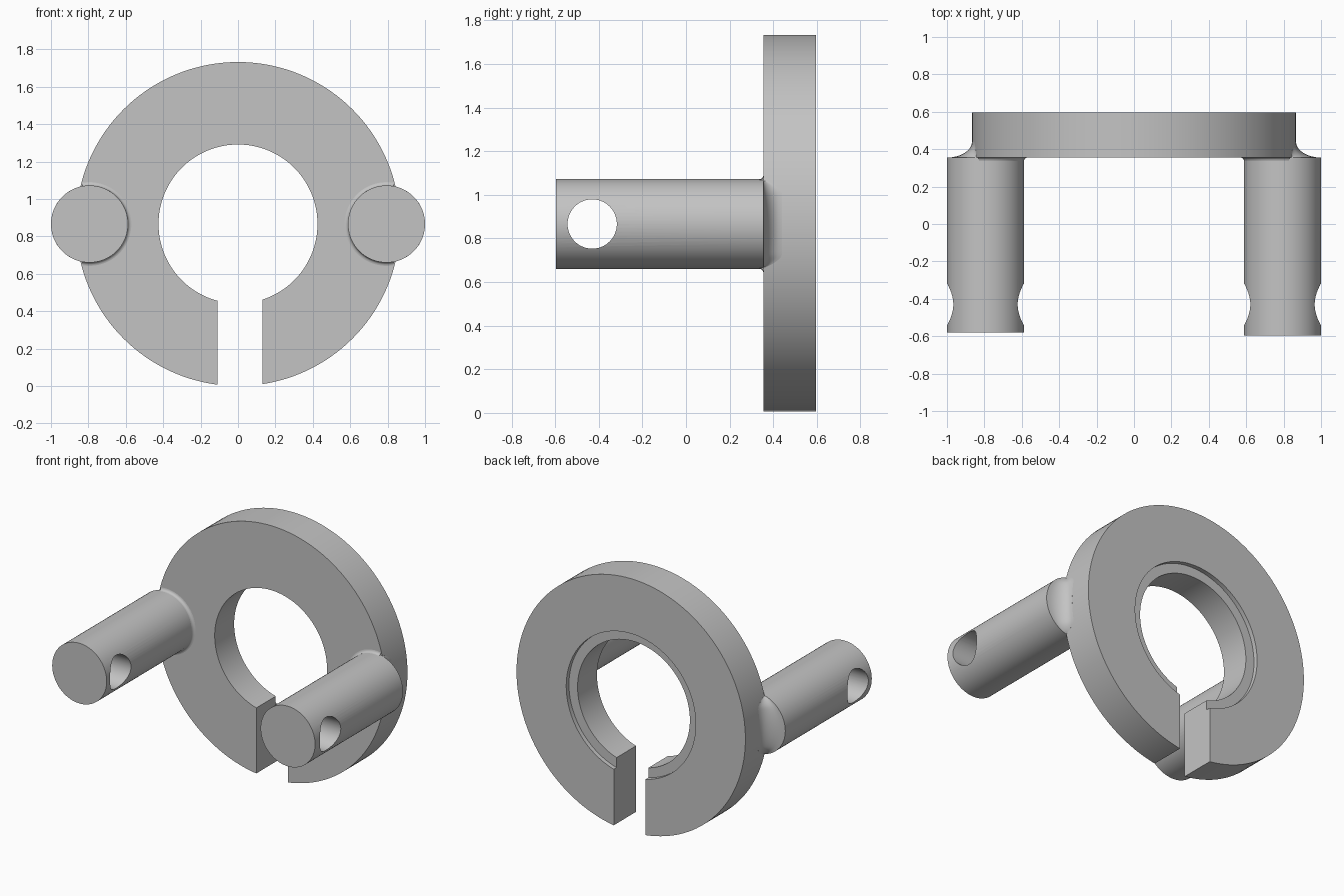
import bpy, bmesh, math
from mathutils import Matrix, Vector

cube = bpy.data.objects.get("Cube")
if cube:
    bpy.data.objects.remove(cube, do_unlink=True)

grey = bpy.data.materials.new("plain grey")
grey.use_nodes = True
grey.diffuse_color = (0.55, 0.55, 0.55, 1)
grey.node_tree.nodes["Principled BSDF"].inputs["Base Color"].default_value = grey.diffuse_color

RING_R, HOLE_R, CENTRE_Z = 0.866, 0.425, 0.866
FRONT, BACK = 0.355, 0.595
PIN_X, PIN_R = 0.794, 0.206


def finish(name, bm):
    bmesh.ops.recalc_face_normals(bm, faces=bm.faces)
    mesh = bpy.data.meshes.new(name)
    bm.to_mesh(mesh)
    bm.free()
    ob = bpy.data.objects.new(name, mesh)
    ob.data.materials.append(grey)
    bpy.context.collection.objects.link(ob)
    return ob


def select(ob):
    bpy.ops.object.select_all(action='DESELECT')
    ob.select_set(True)
    bpy.context.view_layer.objects.active = ob


def smooth(ob):
    select(ob)
    bpy.ops.object.shade_smooth_by_angle(angle=math.radians(30))


def cut(ob, cutter):
    select(ob)
    cutter.hide_render = True
    mod = ob.modifiers.new("cut", 'BOOLEAN')
    mod.operation, mod.solver, mod.object = 'DIFFERENCE', 'EXACT', cutter
    bpy.ops.object.modifier_apply(modifier=mod.name)
    bpy.data.objects.remove(cutter, do_unlink=True)


def skin(name, loops, closed):
    """Join matching cross-sections into a solid."""
    bm = bmesh.new()
    rows = [[bm.verts.new(p) for p in loop] for loop in loops]
    pairs = list(zip(rows, rows[1:]))
    if closed:
        pairs.append((rows[-1], rows[0]))
    else:
        bm.faces.new(rows[0])
        bm.faces.new(rows[-1])
    for a, b in pairs:
        for i in range(len(a)):
            j = (i + 1) % len(a)
            bm.faces.new((a[i], a[j], b[j], b[i]))
    return finish(name, bm)


def lathe(name, profile, cx, start=0, sweep=360, steps=144):
    """Turn a (radius, y) section round an axis along y."""
    closed = sweep == 360
    loops = []
    for k in range(steps if closed else steps + 1):
        a = math.radians(start + sweep * k / steps)
        loops.append([(cx + r * math.cos(a), y, CENTRE_Z + r * math.sin(a))
                      for r, y in profile])
    return skin(name, loops, closed)


def cylinder(name, radius, depth, centre, axis):
    bm = bmesh.new()
    turn = Matrix.Rotation(math.pi / 2, 4, axis)
    bmesh.ops.create_cone(bm, cap_ends=True, segments=72, radius1=radius, radius2=radius,
                          depth=depth, matrix=Matrix.Translation(Vector(centre)) @ turn)
    return finish(name, bm)


# Split ring with a shallow recess round the bore at the back
ring = lathe("split_ring", [(HOLE_R, FRONT), (RING_R, FRONT), (RING_R, BACK),
                            (0.49, BACK), (0.49, BACK - 0.03), (HOLE_R, BACK - 0.03)], 0)
bm = bmesh.new()
bmesh.ops.create_cube(bm, size=1, matrix=Matrix.Translation((0.01, 0.5, 0.2))
                      @ Matrix.Diagonal((0.24, 1, 0.9, 1)))
cut(ring, finish("slot_cutter", bm))
smooth(ring)

for side, label, tip in ((1, "left", -0.595), (-1, "right", -0.58)):
    cx = side * PIN_X

    # Pin with a cross hole near its tip
    pin = cylinder(label + "_pin", PIN_R, FRONT - tip, (cx, (FRONT + tip) / 2, CENTRE_Z), 'X')
    cut(pin, cylinder("hole_cutter", 0.113, 1, (cx, -0.43, CENTRE_Z), 'Y'))
    smooth(pin)

    # Small fillet where the pin meets the ring face
    f = 0.018
    arc = [(PIN_R + f * (1 - math.cos(t * math.pi / 8)), FRONT - f + f * math.sin(t * math.pi / 8))
           for t in range(5)]
    smooth(lathe(label + "_face_fillet", arc + [(PIN_R - 0.01, FRONT)], cx,
                 80 if side > 0 else -100, 200, 48))

    # Hollow fillet between the overhanging pin end and the ring rim
    loops = []
    for k in range(33):
        dz = 0.198 * math.sin(math.pi * (k / 32 - 0.5))
        rim = math.sqrt(RING_R ** 2 - dz ** 2)
        edge = PIN_X + math.sqrt(PIN_R ** 2 - dz ** 2)
        w = max(edge - rim, 0.002)
        h = min(0.085, w)
        section = [(rim - 0.04, FRONT - 0.01), (rim + w - 0.001, FRONT - 0.01)]
        for t in range(9):
            a = t * math.pi / 16
            section.append((rim + w * (1 - math.sin(a)), FRONT + h * (1 - math.cos(a))))
        section.append((rim - 0.04, FRONT + h))
        loops.append([(side * x, y, CENTRE_Z + dz) for x, y in section])
    smooth(skin(label + "_rim_fillet", loops, False))
